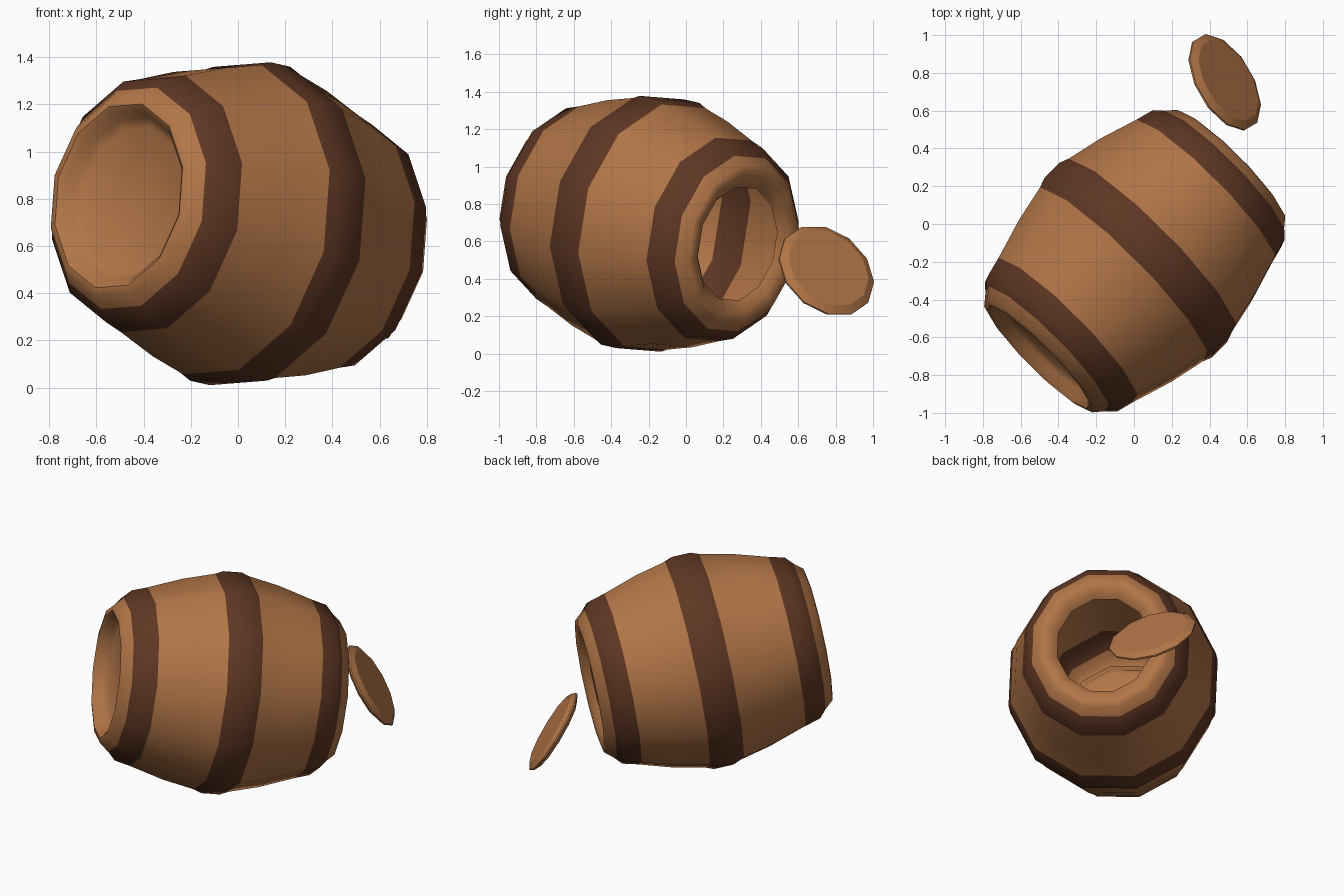
import bpy, bmesh, math
from mathutils import Matrix, Vector

if "Cube" in bpy.data.objects:
    bpy.data.objects.remove(bpy.data.objects["Cube"])

SIDES = 12


def material(name, rgb):
    m = bpy.data.materials.new(name)
    m.diffuse_color = (*rgb, 1)
    m.use_nodes = True
    m.node_tree.nodes["Principled BSDF"].inputs["Base Color"].default_value = m.diffuse_color
    return m


wood = material("warm_wood", (0.445, 0.18, 0.064))
hoop = material("dark_hoop", (0.114, 0.038, 0.017))


def lathe(name, profile, matrix, mats, dark=None, smooth=50):
    """Turn (radius, height) points round local z; radius 0 makes a pole."""
    bm = bmesh.new()
    rings = []
    for r, h in profile:
        if r == 0:
            rings.append([bm.verts.new((0, 0, h))] * SIDES)
            continue
        angles = [math.radians(15) + math.tau * k / SIDES for k in range(SIDES)]
        rings.append([bm.verts.new((r * math.cos(a), r * math.sin(a), h)) for a in angles])
    for i, (a, b) in enumerate(zip(rings, rings[1:])):
        for k in range(SIDES):
            n = (k + 1) % SIDES
            quad = list(dict.fromkeys((a[k], a[n], b[n], b[k])))
            f = bm.faces.new(quad)
            if dark and dark(profile[i], profile[i + 1]):
                f.material_index = 1
    bmesh.ops.transform(bm, matrix=matrix, verts=bm.verts)
    bm.normal_update()
    me = bpy.data.meshes.new(name)
    bm.to_mesh(me)
    bm.free()
    for m in mats:
        me.materials.append(m)
    ob = bpy.data.objects.new(name, me)
    bpy.context.collection.objects.link(ob)
    bpy.context.view_layer.objects.active = ob
    ob.select_set(True)
    bpy.ops.object.shade_smooth_by_angle(angle=math.radians(smooth))
    ob.select_set(False)
    return ob


def frame(z_axis, x_hint, origin):
    z = Vector(z_axis).normalized()
    y = z.cross(Vector(x_hint)).normalized()
    x = y.cross(z)
    m = Matrix((x, y, z)).transposed().to_4x4()
    m.translation = origin
    return m


# Tilted barrel shell: closed recessed front head, open rear
half = [(0.382, 0.738), (0.415, 0.73), (0.46, 0.675), (0.507, 0.63), (0.533, 0.53),
        (0.60, 0.31), (0.643, 0.11), (0.662, 0.06)]
front = [(0, -0.645), (0.30, -0.65), (0.335, -0.675), (0.358, -0.718)]
front += [(r, -h) for r, h in half]
back = [(r, h * 0.975) for r, h in half[::-1]] + [(0.335, 0.705), (0.297, 0.665)]


def is_hoop(p, q):
    mid = abs(p[1] + q[1]) / 2
    return min(p[0], q[0]) > 0.45 and (mid < 0.1 or 0.53 < mid < 0.68)


barrel_frame = (frame((0.698, 0.698, -0.16), (-0.707, 0.707, 0), (0.01, -0.19, 0.694))
                @ Matrix.Rotation(math.radians(-3.3), 4, 'Z')
                @ Matrix.Diagonal((1, 1.055, 1, 1)))
lathe("barrel", front + back, barrel_frame, [wood, hoop], is_hoop)

# Loose lid hanging beyond the open end, flat faces with a bevelled rim
lid = [(0, -0.028), (0.238, -0.028), (0.281, -0.005), (0.281, 0.005), (0.238, 0.028), (0, 0.028)]
lathe("lid", lid, frame((0.74, 0.43, 0.515), (0, 0, 1), (0.48, 0.75, 0.443)), [wood], smooth=24)
